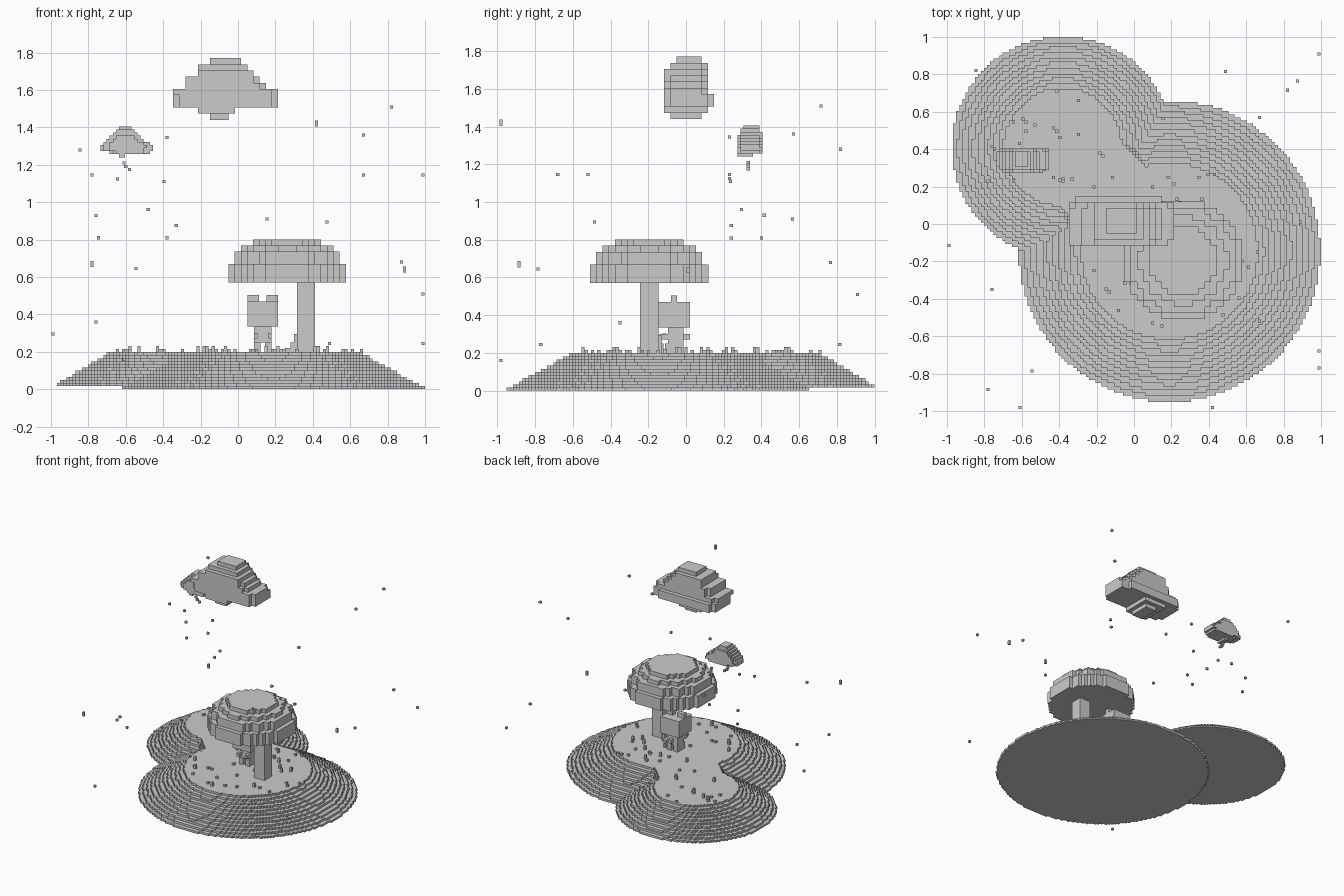
import bpy, bmesh, random
from math import hypot, floor
from mathutils import Vector

random.seed(7)
if "Cube" in bpy.data.objects:
    bpy.data.objects.remove(bpy.data.objects["Cube"])

grey = bpy.data.materials.new("plain_grey")
grey.use_nodes = True
grey.diffuse_color = (0.6, 0.6, 0.6, 1)
grey.node_tree.nodes["Principled BSDF"].inputs["Base Color"].default_value = (0.6, 0.6, 0.6, 1)

FINE = 2 / 121      # small block size
COARSE = 2 * FINE   # large block size
AXES = [Vector(a) for a in ((1, 0, 0), (0, 1, 0), (0, 0, 1))]


def finish(name, bm):
    mesh = bpy.data.meshes.new(name)
    bm.to_mesh(mesh)
    bm.free()
    mesh.materials.append(grey)
    obj = bpy.data.objects.new(name, mesh)
    bpy.context.collection.objects.link(obj)
    return obj


def voxels(name, cells, size, origin=(0, 0, 0)):
    """Outer skin of a set of integer cells; each cell spans one block."""
    bm, corners = bmesh.new(), {}
    origin = Vector(origin)

    def corner(p):
        key = tuple(round(2 * v) for v in p)
        if key not in corners:
            corners[key] = bm.verts.new(origin + p * size)
        return corners[key]

    sides = []
    for i in range(3):
        u, v = AXES[(i + 1) % 3] / 2, AXES[(i + 2) % 3] / 2
        for s in (1, -1):
            n = AXES[i] * s
            loop = [n / 2 + a * u + b * v for a, b in ((-1, -1), (1, -1), (1, 1), (-1, 1))]
            sides.append((tuple(int(q) for q in n), loop[::s]))
    for c in cells:
        mid = Vector(c) + Vector((0, 0, 0.5))
        for n, loop in sides:
            if (c[0] + n[0], c[1] + n[1], c[2] + n[2]) not in cells:
                bm.faces.new([corner(mid + p) for p in loop])
    return finish(name, bm)


def boxes(name, spans):
    """One object from boxes given as (x0, x1, y0, y1, z0, z1)."""
    bm = bmesh.new()
    for x0, x1, y0, y1, z0, z1 in spans:
        for v in bmesh.ops.create_cube(bm, size=1)["verts"]:
            v.co = ((x0 + x1) / 2 + v.co.x * (x1 - x0),
                    (y0 + y1) / 2 + v.co.y * (y1 - y0),
                    (z0 + z1) / 2 + v.co.z * (z1 - z0))
    return finish(name, bm)


def speck(x, y, z, tall=1):
    h = FINE / 2
    return (x - h, x + h, y - h, y + h, z - h * tall, z + h * tall)


# Terraced island: two round hills joined by a level strip
HILL, KNOLL, LAYERS = (0.19, -0.145), (-0.38, 0.41), 12


def in_island(x, y, k):
    if hypot(x - HILL[0], y - HILL[1]) < 0.805 - 0.03 * k:
        return True
    if k == 0:
        return False
    if hypot(x - KNOLL[0], y - KNOLL[1]) < 0.592 - 0.0275 * (k - 1):
        return True
    dx, dy = KNOLL[0] - HILL[0], KNOLL[1] - HILL[1]
    length = hypot(dx, dy)
    along = ((x - HILL[0]) * dx + (y - HILL[1]) * dy) / length
    across = abs((x - HILL[0]) * dy - (y - HILL[1]) * dx) / length
    return 0 < along < length and across < 0.24 + 0.012 * (LAYERS - 1 - k)


island = {(i, j, k) for k in range(LAYERS) for i in range(-61, 62) for j in range(-61, 62)
          if in_island(i * FINE, j * FINE, k)}
voxels("island", island, FINE)

# Grass tufts on the level ground
GROUND = LAYERS * FINE
tufts = []
while len(tufts) < 55:
    i, j = random.randint(-44, 42), random.randint(-38, 44)
    if (i, j, LAYERS - 1) in island:
        tall = random.choice((1, 1, 2))
        tufts.append(speck(i * FINE, j * FINE, GROUND + tall * FINE / 2, tall))
boxes("grass_tufts", tufts)

# Tree: square trunk with a stepped root, crown of stacked round slabs
boxes("trunk", [(0.315, 0.412, -0.245, -0.147, GROUND, 0.575)])
boxes("root", [(0.30, 0.315, -0.16, -0.13, GROUND, 0.295),
               (0.28, 0.30, -0.16, -0.12, GROUND, 0.25),
               (0.25, 0.28, -0.16, -0.10, GROUND, 0.22)])
crown = set()
for low, high, radius in ((0, 3, 9.6), (3, 5, 8.6), (5, 6, 7.2), (6, 7, 5.6)):
    crown |= {(i, j, k) for k in range(low, high) for i in range(-9, 10) for j in range(-9, 10)
              if hypot(i, j) < radius}
voxels("crown", crown, COARSE, (0.263, -0.195, 0.57))

# Little block figure under the tree
boxes("figure_head", [(0.05, 0.215, -0.145, 0.02, 0.335, 0.47)])
boxes("figure_ears", [(x, x + 0.062, -0.08, -0.047, 0.47, 0.505) for x in (0.05, 0.153)])
boxes("figure_body", [(0.085, 0.18, -0.095, -0.012, 0.25, 0.335)])
boxes("figure_legs", [(x, x + 0.036, -0.11, -0.012, GROUND, 0.25) for x in (0.085, 0.144)])
boxes("figure_arms", [(x, x + 0.02, -0.14, -0.06, 0.27, 0.30) for x in (0.085, 0.16)])
boxes("figure_tail", [(0.12, 0.145, -0.012, 0.02, 0.27, 0.30)])


# Clouds: rows of blocks (z, x start, x end, y start, y end), slightly rounded in plan
def cloud(name, size, base, rows):
    cells = set()
    for k, (x0, x1, y0, y1) in enumerate(rows):
        cx, cy, a, b = (x0 + x1) / 2, (y0 + y1) / 2, (x1 - x0) / 2, (y1 - y0) / 2
        for i in range(floor(x0 / size), floor(x1 / size) + 2):
            for j in range(floor(y0 / size), floor(y1 / size) + 2):
                if abs((i * size - cx) / a) ** 6 + abs((j * size - cy) / b) ** 6 < 1:
                    cells.add((i, j, k))
    voxels(name, cells, size, (0, 0, base))


cloud("large_cloud", COARSE, 1.44, [
    (-0.15, -0.06, -0.09, 0.08), (-0.22, 0.0, -0.12, 0.11), (-0.35, 0.21, -0.12, 0.14),
    (-0.35, 0.21, -0.12, 0.14), (-0.35, 0.21, -0.12, 0.11), (-0.28, 0.14, -0.12, 0.11),
    (-0.28, 0.11, -0.12, 0.11), (-0.22, 0.08, -0.12, 0.11), (-0.22, 0.04, -0.09, 0.11),
    (-0.15, 0.01, -0.06, 0.08)])
cloud("small_cloud", FINE, 1.24, [
    (-0.64, -0.60, 0.28, 0.36), (-0.68, -0.47, 0.28, 0.40), (-0.73, -0.45, 0.28, 0.41),
    (-0.73, -0.45, 0.28, 0.40), (-0.72, -0.47, 0.28, 0.40), (-0.70, -0.50, 0.28, 0.40),
    (-0.68, -0.52, 0.28, 0.40), (-0.67, -0.53, 0.29, 0.40), (-0.65, -0.55, 0.29, 0.39),
    (-0.64, -0.57, 0.30, 0.39)])

# Drops under the small cloud
boxes("raindrops", [speck(-0.61, 0.33, 1.21), speck(-0.60, 0.33, 1.19),
                    speck(-0.58, 0.33, 1.175), speck(-0.645, 0.23, 1.125)])

# Floating specks in the air
boxes("floating_specks", [speck(*s) for s in (
    (.82, .715, 1.51), (.42, -.98, 1.42, 2), (.67, .57, 1.36), (-.38, .23, 1.345),
    (-.845, .82, 1.28), (.99, -.68, 1.145), (.67, -.52, 1.145), (-.78, .23, 1.145),
    (-.395, .235, 1.11), (-.48, .295, .96), (-.33, .24, .875), (-.38, .24, .81),
    (-.745, .4, .81), (-.76, .415, .93), (.155, .565, .91), (.475, -.485, .895),
    (.875, .765, .68), (-.78, -.885, .67, 2), (-.545, -.785, .645), (.89, .01, .64, 2),
    (.99, .91, .51), (-.76, -.35, .36), (-.99, -.115, .295), (.49, .815, .245),
    (.99, -.77, .245), (-.61, -.98, .16))])
